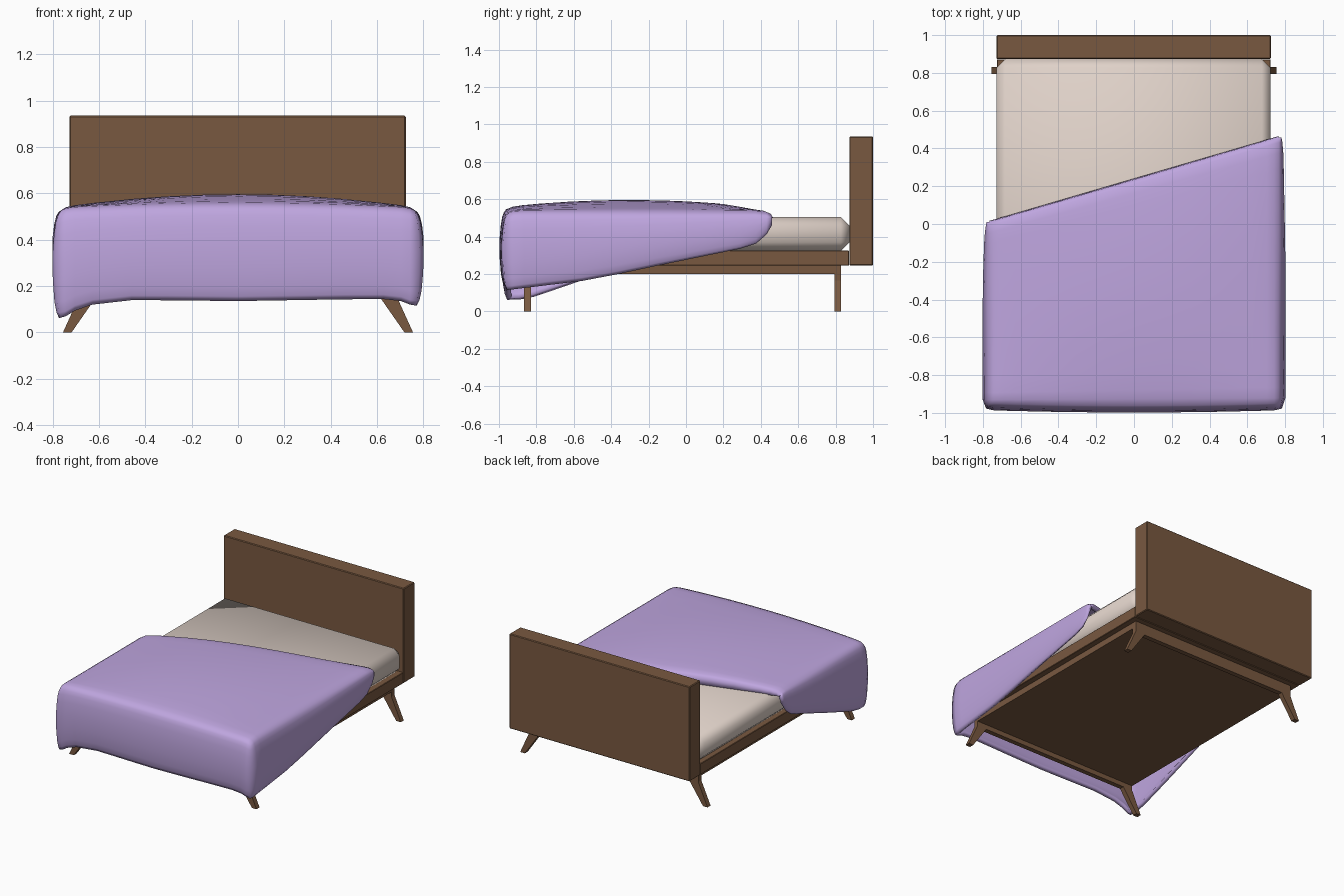
import bpy, bmesh, math

if "Cube" in bpy.data.objects:
    bpy.data.objects.remove(bpy.data.objects["Cube"])


def material(name, rgb):
    m = bpy.data.materials.new(name)
    m.diffuse_color = (*rgb, 1)
    m.use_nodes = True
    m.node_tree.nodes["Principled BSDF"].inputs["Base Color"].default_value = m.diffuse_color
    return m


WOOD = material("walnut_wood", (0.190, 0.099, 0.051))
SHEET = material("cream_sheet", (0.74, 0.64, 0.58))
PURPLE = material("lilac_blanket", (0.52, 0.38, 0.74))


def finish(name, bm, mat, bevel=0, segments=1, smooth=False):
    me = bpy.data.meshes.new(name)
    bm.to_mesh(me)
    bm.free()
    me.materials.append(mat)
    ob = bpy.data.objects.new(name, me)
    bpy.context.collection.objects.link(ob)
    for p in me.polygons:
        p.use_smooth = smooth
    if bevel:
        b = ob.modifiers.new("bevel", "BEVEL")
        b.width, b.segments = bevel, segments
    return ob


def box(name, lo, hi, mat, **kw):
    bm = bmesh.new()
    bmesh.ops.create_cube(bm, size=1)
    for v in bm.verts:
        v.co = [(a + b) / 2 + c * (b - a) for a, b, c in zip(lo, hi, v.co)]
    return finish(name, bm, mat, **kw)


def lerp_table(t, pts):
    if t <= pts[0][0]:
        return pts[0][1]
    for (a, u), (b, v) in zip(pts, pts[1:]):
        if t <= b:
            return u + (v - u) * (t - a) / (b - a)
    return pts[-1][1]


# Headboard, bed frame and mattress
box("headboard", (-0.728, 0.873, 0.245), (0.724, 1.0, 0.935), WOOD, bevel=0.005)
box("bed_frame", (-0.725, -0.905, 0.245), (0.722, 0.872, 0.325), WOOD, bevel=0.003)
box("mattress", (-0.728, -0.905, 0.325), (0.722, 0.873, 0.505), SHEET,
    bevel=0.045, segments=1, smooth=True)

# Inset base slab with leg crossbars below it
box("base_slab", (-0.68, -0.865, 0.2), (0.68, 0.83, 0.246), WOOD)
for y, n in ((-0.865, "front"), (0.795, "back")):
    box(n + "_crossbar", (-0.67, y, 0.165), (0.67, y + 0.035, 0.2), WOOD)
    # Splayed legs
    for side, s in ((-1, "left"), (1, "right")):
        bm = bmesh.new()
        prof = [(0.575, 0.205), (0.68, 0.205), (0.68, 0.165), (0.755, 0), (0.718, 0)]
        f = bm.faces.new([bm.verts.new((side * x, y, z)) for x, z in prof])
        r = bmesh.ops.extrude_face_region(bm, geom=[f])
        for v in r["geom"]:
            if isinstance(v, bmesh.types.BMVert):
                v.co.y += 0.035
        bmesh.ops.recalc_face_normals(bm, faces=bm.faces)
        finish(f"{n}_{s}_leg", bm, WOOD)

# Blanket: a crowned top sheet with a bulging skirt on three sides
HALF, FRONT = 0.765, -0.95
COLS = [-1, -0.97, -0.92, -0.82, -0.6, -0.4, -0.2, 0, 0.2, 0.4, 0.6, 0.82, 0.92, 0.97, 1]
ROWS = [0, 0.02, 0.06, 0.14, 0.28, 0.42, 0.56, 0.7, 0.8, 0.88, 0.94, 0.98, 1]
HEM_L = [(-0.86, 0.063), (-0.6, 0.15), (-0.07, 0.34), (0.015, 0.46)]
HEM_R = [(-0.95, 0.115), (-0.5, 0.17), (-0.2, 0.235), (0.36, 0.35), (0.43, 0.41), (0.456, 0.46)]
HEM_F = [(-0.755, 0.062), (-0.67, 0.115), (-0.45, 0.14), (0, 0.135), (0.6, 0.145),
         (0.69, 0.14), (0.755, 0.115)]
SKIRT = [(0.04, 0.012), (0.1, 0.021), (0.22, 0.029), (0.42, 0.036), (0.65, 0.034),
         (0.85, 0.027), (0.95, 0.018), (1, 0.008)]

bm = bmesh.new()
grid = []
for b in ROWS:
    row = []
    for a in COLS:
        x = a * HALF
        head = 0.235 + 0.293 * x
        y = FRONT + b * (head - FRONT)
        crown = 1 - 0.7 * min(1, abs((y + 0.3) / 0.68)) ** 2
        z = 0.54 + 0.056 * (1 - abs(a) ** 2) * crown
        z -= {1: 0.014, 0.97: 0.003}.get(abs(a), 0)      # rounded side edges
        z -= {0: 0.014, 0.02: 0.003, 0.98: 0.004, 1: 0.015}.get(b, 0)  # front and head edges
        row.append(bm.verts.new((x, y - (0.012 * (1 - a * a) if b == 0 else 0), z)))
    grid.append(row)
# rolled lip that rests on the mattress at the head edge
grid.append([bm.verts.new((v.co.x, v.co.y + 0.006, 0.5)) for v in grid[-1]])
for r0, r1 in zip(grid, grid[1:]):
    for i in range(len(COLS) - 1):
        bm.faces.new((r0[i], r0[i + 1], r1[i + 1], r1[i]))

# skirt edge: (top vertex, outward x, outward y, hem height)
edge = []
for row in reversed(grid[1:-1]):
    edge.append((row[0], -1, 0, lerp_table(row[0].co.y, HEM_L)))
for i, v in enumerate(grid[0]):
    dx = -0.5 if i == 0 else 0.5 if i == len(COLS) - 1 else 0
    edge.append((v, dx, -0.75 if dx else -1, lerp_table(v.co.x, HEM_F)))
for row in grid[1:-1]:
    edge.append((row[-1], 1, 0, lerp_table(row[-1].co.y, HEM_R)))
strips = []
for top, dx, dy, hem in edge:
    drop = top.co.z - hem
    k = min(1, 0.3 + drop / 0.4)
    strips.append([top] + [bm.verts.new((top.co.x + dx * o * k, top.co.y + dy * o * k,
                                         top.co.z - drop * f)) for f, o in SKIRT])
for s0, s1 in zip(strips, strips[1:]):
    for j in range(len(SKIRT)):
        bm.faces.new((s0[j + 1], s1[j + 1], s1[j], s0[j]))
blanket = finish("blanket", bm, PURPLE, smooth=True)
sol = blanket.modifiers.new("thickness", "SOLIDIFY")
sol.thickness, sol.offset = 0.028, -1
